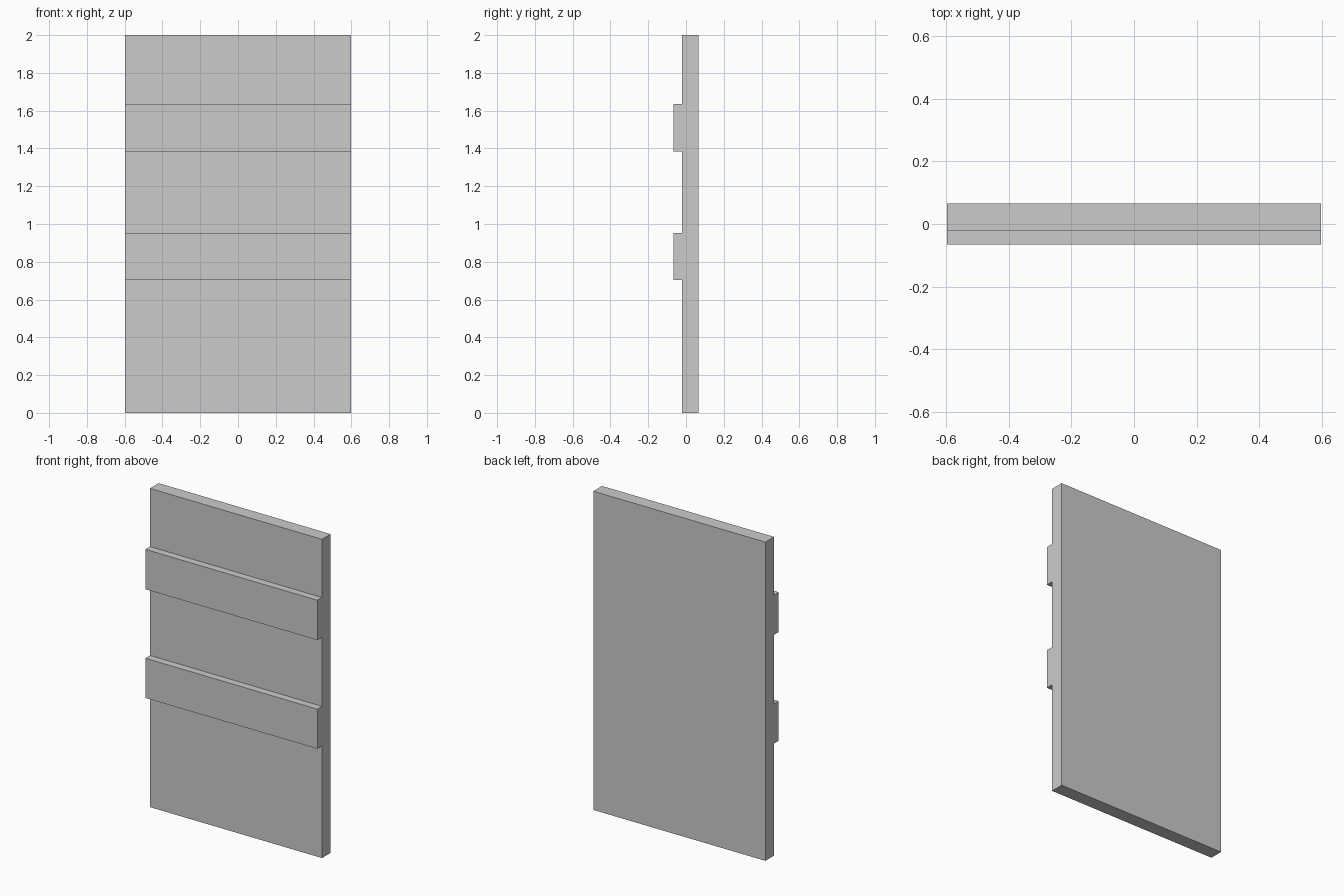
import bpy, bmesh

if "Cube" in bpy.data.objects:
    bpy.data.objects.remove(bpy.data.objects["Cube"])

HALF_W = 0.597
BACK, FACE, RAIL = 0.066, -0.02, -0.066
HEIGHT = 2.0
RAILS = [(0.703, 0.952), (1.385, 1.635)]

# Side profile (y, z): flat back, front stepped out at each rail
profile = [(BACK, HEIGHT), (BACK, 0.0), (FACE, 0.0)]
for low, high in RAILS:
    profile += [(FACE, low), (RAIL, low), (RAIL, high), (FACE, high)]
profile.append((FACE, HEIGHT))

# Panel with two raised horizontal rails, extruded across the width
bm = bmesh.new()
side = bm.faces.new([bm.verts.new((-HALF_W, y, z)) for y, z in profile])
result = bmesh.ops.extrude_face_region(bm, geom=[side], use_keep_orig=True)
moved = [v for v in result["geom"] if isinstance(v, bmesh.types.BMVert)]
bmesh.ops.translate(bm, verts=moved, vec=(2 * HALF_W, 0, 0))
bmesh.ops.recalc_face_normals(bm, faces=bm.faces)

mesh = bpy.data.meshes.new("railed_panel")
bm.to_mesh(mesh)
bm.free()
panel = bpy.data.objects.new("railed_panel", mesh)
bpy.context.collection.objects.link(panel)
